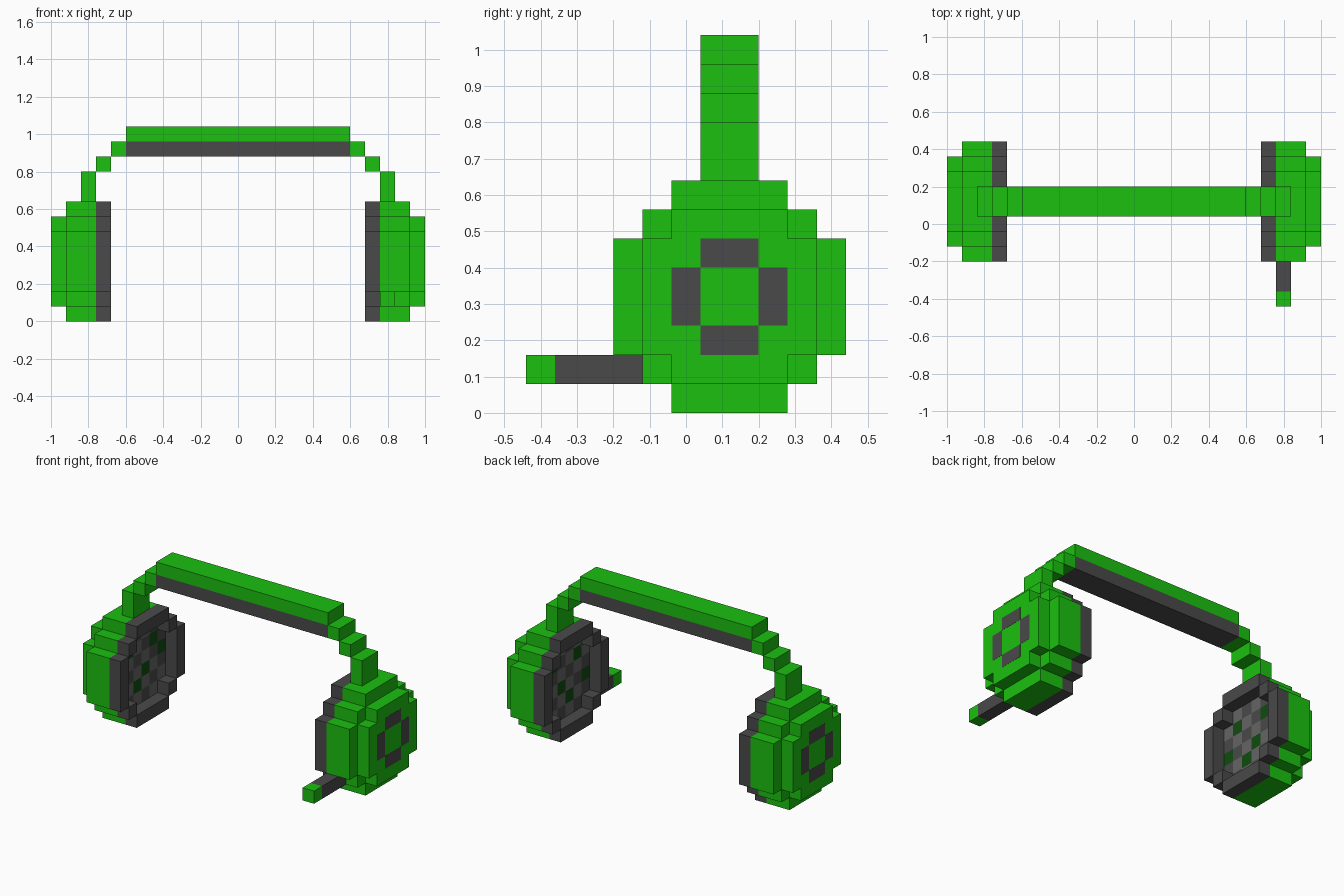
import bpy, bmesh

if "Cube" in bpy.data.objects:
    bpy.data.objects.remove(bpy.data.objects["Cube"])

U = 0.08            # one block
CY, CZ = 0.12, 0.32  # centre of the ear cups


def material(name, rgb):
    m = bpy.data.materials.new(name)
    m.diffuse_color = (*rgb, 1)
    m.use_nodes = True
    m.node_tree.nodes["Principled BSDF"].inputs["Base Color"].default_value = m.diffuse_color
    return m


GREEN = material("green", (0.011, 0.527, 0.005))
DARK = material("dark_grey", (0.068, 0.068, 0.068))
MID = material("mid_grey", (0.13, 0.13, 0.13))
DEEP = material("deep_green", (0.005, 0.07, 0.005))


def finish(name, bm, mat, mirror):
    bmesh.ops.recalc_face_normals(bm, faces=bm.faces)
    me = bpy.data.meshes.new(name)
    bm.to_mesh(me)
    bm.free()
    me.materials.append(mat)
    ob = bpy.data.objects.new(name, me)
    bpy.context.collection.objects.link(ob)
    if mirror:
        ob.modifiers.new("Mirror", 'MIRROR').use_mirror_merge = False
    return ob


def boxes(name, spans, mat, mirror=False):
    """One object from boxes given as (x0, x1, y0, y1, z0, z1)."""
    bm = bmesh.new()
    for x0, x1, y0, y1, z0, z1 in spans:
        vs = bmesh.ops.create_cube(bm, size=1)["verts"]
        for v in vs:
            v.co = (x1 if v.co.x > 0 else x0,
                    y1 if v.co.y > 0 else y0,
                    z1 if v.co.z > 0 else z0)
    return finish(name, bm, mat, mirror)


def cup(x0, x1, a0, a1, b0, b1):
    """Box span with y and z counted in blocks from the cup centre."""
    return (x0, x1, CY + a0 * U, CY + a1 * U, CZ + b0 * U, CZ + b1 * U)


def stepped_disc(name, quarter, x0, x1, mat):
    """Extruded blocky disc; quarter lists its corner points in one quadrant."""
    pts = list(quarter)
    for _ in range(3):
        quarter = [(-b, a) for a, b in quarter]
        pts += quarter
    bm = bmesh.new()
    face = bm.faces.new([bm.verts.new((x0, CY + a * U, CZ + b * U)) for a, b in pts])
    ext = bmesh.ops.extrude_face_region(bm, geom=[face], use_keep_orig=True)
    for g in ext["geom"]:
        if isinstance(g, bmesh.types.BMVert):
            g.co.x = x1
    bmesh.ops.triangulate(bm, faces=[f for f in bm.faces if len(f.verts) > 4])
    return finish(name, bm, mat, True)


# Ear cups: wide body and smaller outer plate
stepped_disc("ear_cup", [(4, 2), (3, 2), (3, 3), (2, 3), (2, 4)], 0.76, 0.92, GREEN)
stepped_disc("outer_plate", [(3, 2), (2, 2), (2, 3)], 0.92, 1.0, GREEN)

# Four grey inlays around the plate centre
boxes("plate_inlay", [cup(0.99, 1.001, *s) for s in
                      ((-1, 1, 1, 2), (-1, 1, -2, -1), (-2, -1, -1, 1), (1, 2, -1, 1))],
      DARK, True)

# Padded ring on the inside: four sides and four corner blocks
ring = [(-2, 2, 3, 4), (-2, 2, -4, -3), (3, 4, -2, 2), (-4, -3, -2, 2)]
ring += [(a, a + 1, b, b + 1) for a in (-3, 2) for b in (-3, 2)]
boxes("ear_pad", [cup(0.68, 0.76, *s) for s in ring], DARK, True)

# Checkered speaker mesh at the bottom of the pad
green_cells = {(1, 1), (2, 0), (-1, -2), (0, -1), (-2, 1), (-3, -1)}
tiles = {"green": [], "mid": [], "dark": []}
for a in range(-3, 3):
    for b in range(-3, 3):
        if a in (-3, 2) and b in (-3, 2):
            continue
        key = "green" if (a, b) in green_cells else ("mid", "dark")[(a + b) % 2]
        tiles[key].append(cup(0.758, 0.765, a, a + 1, b, b + 1))
for key, mat in (("green", DEEP), ("mid", MID), ("dark", DARK)):
    boxes("speaker_mesh_" + key, tiles[key], mat, True)

# Headband: top bar, lining and stepped arms
boxes("headband", [(-0.6, 0.6, 0.04, 0.2, 0.96, 1.04)], GREEN)
boxes("headband_lining", [(-0.6, 0.6, 0.04, 0.2, 0.88, 0.96)], DARK)
boxes("headband_arm", [(0.6, 0.68, 0.04, 0.2, 0.88, 0.96),
                       (0.68, 0.76, 0.04, 0.2, 0.8, 0.88),
                       (0.76, 0.84, 0.04, 0.2, 0.64, 0.8)], GREEN, True)

# Microphone on the right cup
boxes("microphone_boom", [(0.76, 0.84, -0.36, -0.12, 0.08, 0.16)], DARK)
boxes("microphone_tip", [(0.76, 0.84, -0.44, -0.36, 0.08, 0.16)], GREEN)
